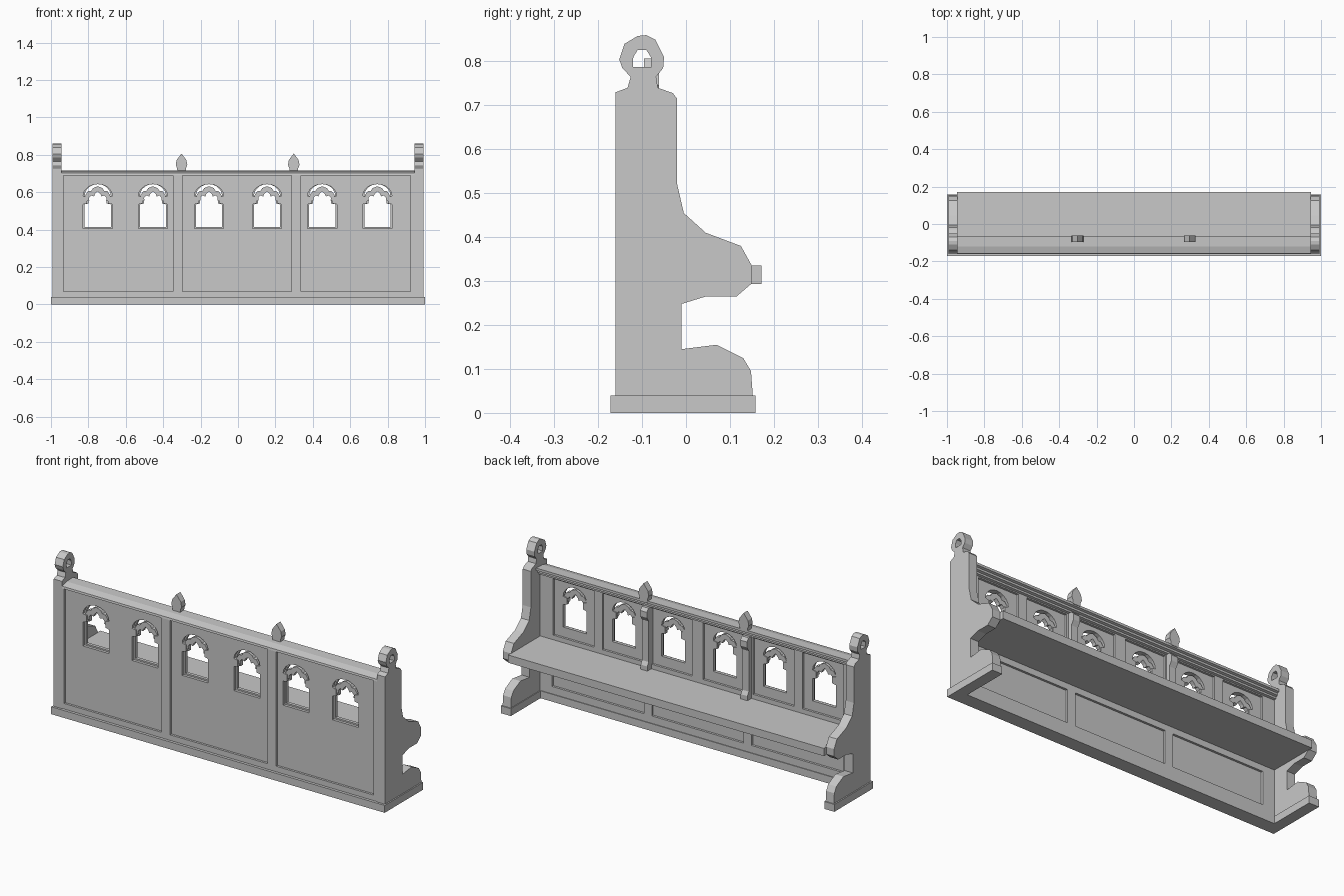
import bpy, bmesh, math
from mathutils import Matrix

cube = bpy.data.objects.get("Cube")
if cube:
    bpy.data.objects.remove(cube)

stone = bpy.data.materials.new("grey_wood")
stone.use_nodes = True
GREY = (0.58, 0.58, 0.58, 1)
stone.diffuse_color = GREY
stone.node_tree.nodes["Principled BSDF"].inputs["Base Color"].default_value = GREY

# Drawing planes: profile (u, v) with thickness along the remaining axis
PLANES = {
    "x": Matrix(((0, 0, 1, 0), (1, 0, 0, 0), (0, 1, 0, 0), (0, 0, 0, 1))),
    "y": Matrix(((1, 0, 0, 0), (0, 0, -1, 0), (0, 1, 0, 0), (0, 0, 0, 1))),
    "z": Matrix.Identity(4),
}


def plate(name, axis, loops, lo, hi):
    """Filled outline, with holes, extruded from lo to hi along an axis."""
    curve = bpy.data.curves.new(name, "CURVE")
    curve.dimensions = "2D"
    curve.fill_mode = "BOTH"
    curve.extrude = (hi - lo) / 2
    for loop in loops:
        spline = curve.splines.new("POLY")
        spline.points.add(len(loop) - 1)
        spline.use_cyclic_u = True
        for point, (u, v) in zip(spline.points, loop):
            point.co = (u, v, 0, 1)
    temp = bpy.data.objects.new(name + "_outline", curve)
    bpy.context.collection.objects.link(temp)
    graph = bpy.context.evaluated_depsgraph_get()
    mesh = bpy.data.meshes.new_from_object(temp.evaluated_get(graph))
    bpy.data.objects.remove(temp)
    bpy.data.curves.remove(curve)
    shift = (hi + lo) / 2 * (-1 if axis == "y" else 1)
    mesh.transform(PLANES[axis] @ Matrix.Translation((0, 0, shift)))
    bm = bmesh.new()
    bm.from_mesh(mesh)
    bmesh.ops.remove_doubles(bm, verts=bm.verts, dist=0.0001)
    bmesh.ops.recalc_face_normals(bm, faces=bm.faces)
    for face in bm.faces:
        face.smooth = False
    bm.to_mesh(mesh)
    bm.free()
    mesh.name = name
    mesh.materials.clear()
    mesh.materials.append(stone)
    obj = bpy.data.objects.new(name, mesh)
    bpy.context.collection.objects.link(obj)
    return obj


def rect(u0, u1, v0, v1):
    return [(u0, v0), (u1, v0), (u1, v1), (u0, v1)]


def mirrored(half, centre=0):
    """Closed outline from its right half, listed bottom to top."""
    left = [(-u, v) for u, v in reversed(half) if u > 0]
    return [(centre + u, v) for u, v in half + left]


def window(centre, w, sill):
    """Square-shouldered light under a round head."""
    half = [(w, sill), (w, 0.535), (w - 0.022, 0.54), (w - 0.022, 0.575), (w, 0.58)]
    for i in range(1, 6):
        a = math.pi / 2 * i / 5
        half.append((w * math.cos(a) if i < 5 else 0, 0.58 + 0.063 * math.sin(a)))
    return mirrored(half, centre)


WINDOWS = [-0.75, -0.455, -0.155, 0.155, 0.45, 0.745]
FRONT_PANELS = [-0.64, -0.005, 0.63]
REAR_PANELS = [-0.598, 0, 0.598]
INNER = 0.947

# Bench ends with pierced ring tops
END = [(-0.16, 0.04), (-0.16, 0.73), (-0.133, 0.74), (-0.126, 0.765), (-0.145, 0.785),
       (-0.152, 0.805), (-0.14, 0.84), (-0.11, 0.858), (-0.09, 0.86), (-0.07, 0.85),
       (-0.05, 0.81), (-0.052, 0.785), (-0.068, 0.765), (-0.064, 0.74), (-0.03, 0.728),
       (-0.02, 0.715), (-0.02, 0.52), (-0.005, 0.455), (0.045, 0.41), (0.125, 0.38),
       (0.15, 0.335), (0.15, 0.295), (0.115, 0.265), (0.045, 0.265), (-0.01, 0.248),
       (-0.01, 0.145), (0.07, 0.155), (0.13, 0.125), (0.148, 0.095), (0.152, 0.04)]
RING_HOLE = mirrored([(0.021, 0.787), (0.02, 0.81), (0.01, 0.826)], -0.1)
for side, lo, hi in (("left", 0.944, 0.993), ("right", -0.993, -0.944)):
    plate(side + "_end", "x", [END, RING_HOLE], lo, hi)

# Plinth along the front and under both ends
plate("plinth", "z", [mirrored([(1, -0.172), (1, 0.158), (0.94, 0.158), (0.94, -0.096)])],
      0, 0.04)

# Back boarding, in two layers so that each window steps inwards
board = rect(-INNER, INNER, 0.04, 0.7)
plate("front_boarding", "y", [board] + [window(c, 0.078, 0.405) for c in WINDOWS],
      -0.145, -0.13)
plate("rear_boarding", "y", [board] + [window(c, 0.07, 0.413) for c in WINDOWS],
      -0.13, -0.112)

# Cusped tracery across each window head
cusps = [(0.066, 0.585), (0.052, 0.605), (0.035, 0.607), (0.025, 0.622), (0, 0.632)]
inside = [(0, 0.605), (0.015, 0.59), (0.02, 0.577), (0.035, 0.583), (0.047, 0.57),
          (0.045, 0.555), (0.072, 0.55)]
for i, c in enumerate(WINDOWS):
    outer = [(c + u, v) for u, v in cusps] + [(c - u, v) for u, v in cusps[-2::-1]]
    inner = [(c - u, v) for u, v in inside[::-1]] + [(c + u, v) for u, v in inside[1:]]
    plate(f"tracery_{i + 1}", "y", [outer + inner], -0.139, -0.117)

# Framing on both faces of the back
plate("front_frame", "y",
      [board] + [rect(c - 0.292, c + 0.292, 0.07, 0.69) for c in FRONT_PANELS],
      -0.157, -0.145)
plate("rear_frame", "y",
      [board] + [rect(c - 0.122, c + 0.122, 0.36, 0.665) for c in WINDOWS]
      + [rect(c - 0.275, c + 0.275, 0.08, 0.26) for c in REAR_PANELS], -0.112, -0.1)

# Moulded top rail
RAIL = [(-0.16, 0.692), (-0.158, 0.703), (-0.12, 0.714), (-0.065, 0.716), (-0.065, 0.703),
        (-0.076, 0.699), (-0.076, 0.688), (-0.088, 0.684), (-0.088, 0.674),
        (-0.105, 0.67), (-0.105, 0.692)]
plate("top_rail", "x", [RAIL], -INNER, INNER)

# Seat board
plate("seat", "x", [rect(-0.105, 0.172, 0.293, 0.335)], -INNER, INNER)

# Brackets on the seat side and pointed finials above them
BRACKET = [(-0.105, 0.33), (-0.066, 0.33), (-0.066, 0.36), (-0.078, 0.38), (-0.078, 0.6),
           (-0.062, 0.625), (-0.062, 0.655), (-0.076, 0.672), (-0.105, 0.672)]
FINIAL = [(0.022, 0.71), (0.024, 0.73), (0.031, 0.745), (0.026, 0.772), (0, 0.807)]
for side, c in (("left", 0.298), ("right", -0.302)):
    plate(side + "_bracket", "x", [BRACKET], c - 0.02, c + 0.02)
    plate(side + "_finial", "y", [mirrored(FINIAL, c)], -0.096, -0.062)
